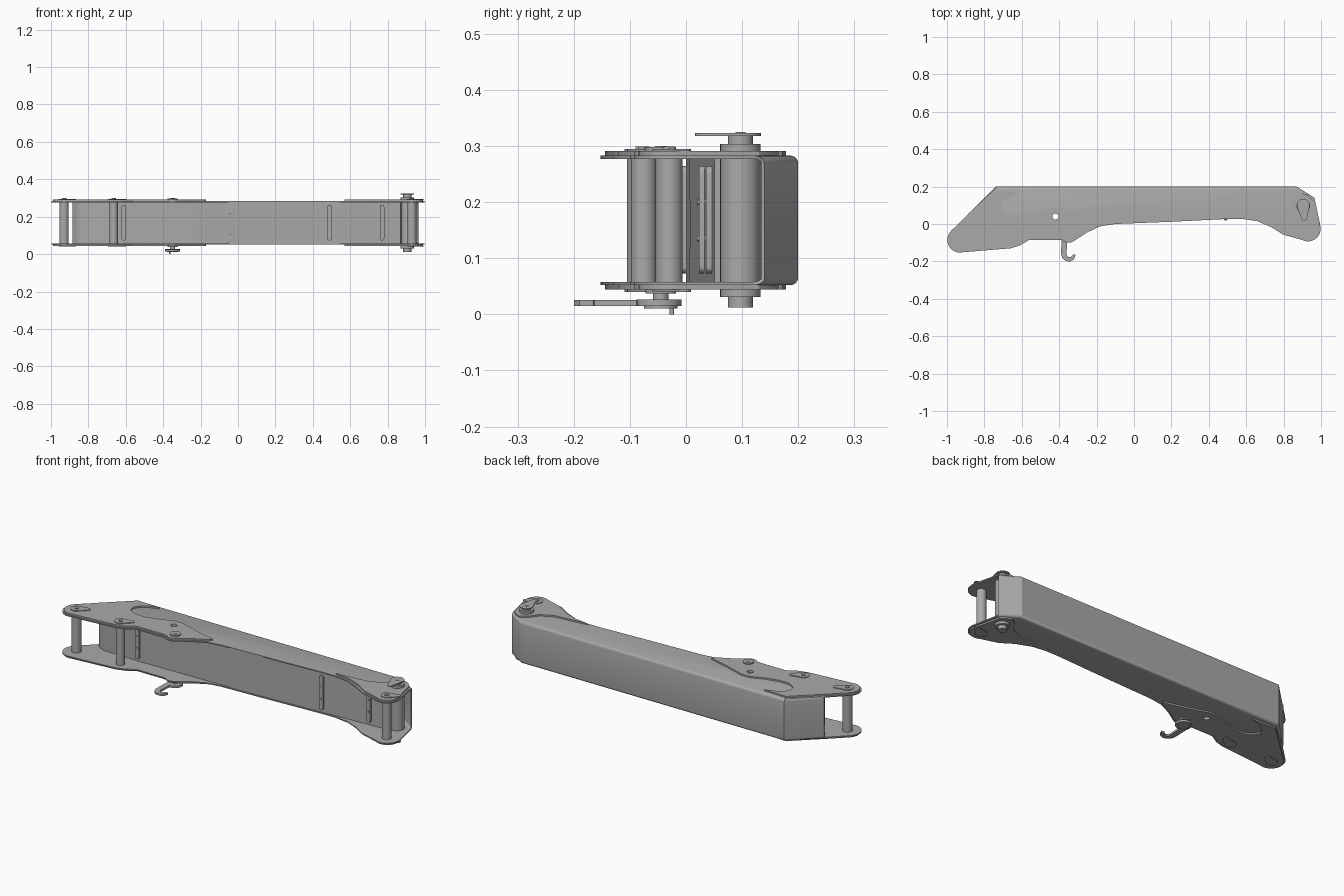
import bpy, bmesh, math
from mathutils import Matrix

cube = bpy.data.objects.get("Cube")
if cube:
    bpy.data.objects.remove(cube)

steel = bpy.data.materials.new("steel_grey")
steel.use_nodes = True
steel.diffuse_color = (0.4, 0.4, 0.4, 1)
steel.node_tree.nodes["Principled BSDF"].inputs["Base Color"].default_value = (0.4, 0.4, 0.4, 1)

LOW, HIGH = 0.052, 0.283   # outer faces of the beam
MID = (LOW + HIGH) / 2


def arc(cx, cy, r, start, end, n=12):
    angles = [math.radians(start + (end - start) * i / n) for i in range(n + 1)]
    return [(cx + r * math.cos(a), cy + r * math.sin(a)) for a in angles]


def finish(name, bm, clean=True):
    if clean:
        bmesh.ops.recalc_face_normals(bm, faces=bm.faces)
    mesh = bpy.data.meshes.new(name)
    bm.to_mesh(mesh)
    bm.free()
    mesh.materials.append(steel)
    obj = bpy.data.objects.new(name, mesh)
    bpy.context.collection.objects.link(obj)
    return obj


def prism(name, pts, z0, z1):
    bm = bmesh.new()
    face = bm.faces.new([bm.verts.new((x, y, z0)) for x, y in pts])
    top = bmesh.ops.extrude_face_region(bm, geom=[face])["geom"]
    bmesh.ops.translate(bm, vec=(0, 0, z1 - z0),
                        verts=[v for v in top if isinstance(v, bmesh.types.BMVert)])
    return finish(name, bm)


def rod(name, x, y, r, z0, z1, sides=32):
    return prism(name, arc(x, y, r, 0, 360 - 360 / sides, sides - 1), z0, z1)


def teardrop(name, a, ra, b, rb, z0, z1):
    """Rounded link with a different radius at each end."""
    d = math.degrees(math.atan2(b[1] - a[1], b[0] - a[0]))
    return prism(name, arc(*a, ra, d + 90, d + 270) + arc(*b, rb, d - 90, d + 90), z0, z1)


def both_sides(z0, z1):
    """Heights for an upper part and its mirrored lower twin."""
    return [("upper", z0, z1), ("lower", 2 * MID - z1, 2 * MID - z0)]


# Folded channel: two side plates joined by the back and the two end flanges
outline = [(0.965, 0.14), (0.87, 0.2), (-0.74, 0.2), (-0.885, 0.055)]
outline += arc(-0.93, -0.085, 0.068, 135, 265)
outline += [(-0.66, -0.13), (-0.61, -0.115), (-0.56, -0.085), (-0.4, -0.085)]
outline += arc(-0.35, -0.05, 0.05, 225, 300, 6)
outline += [(-0.25, -0.045), (-0.18, -0.012), (-0.1, 0), (0.2, 0.012), (0.5, 0.027),
            (0.58, 0.027), (0.66, 0.015), (0.73, -0.015), (0.8, -0.058)]
outline += arc(0.93, -0.025, 0.068, 240, 370)
bm = bmesh.new()
low = [bm.verts.new((x, y, LOW)) for x, y in outline]
high = [bm.verts.new((x, y, HIGH)) for x, y in outline]
bm.faces.new(high)
bm.faces.new(low[::-1])
folds = []
for i in range(3):
    wall = bm.faces.new((low[i], low[i + 1], high[i + 1], high[i]))
    folds += [e for e in wall.edges if len(e.link_faces) == 2
              and e.verts[0].co.z == e.verts[1].co.z]
bmesh.ops.bevel(bm, geom=folds, offset=0.014, segments=4, profile=0.5, affect='EDGES')
channel = finish("beam_channel", bm, clean=False)
solid = channel.modifiers.new("sheet", 'SOLIDIFY')
solid.thickness = 0.006
solid.offset = -1

# Reinforcing plates on the outside of both side plates
fork = [(-0.6, 0.172), (-0.735, 0.178), (-0.885, 0.04)]
fork += arc(-0.93, -0.085, 0.06, 135, 265)
fork += [(-0.665, -0.12), (-0.61, -0.105), (-0.565, -0.075), (-0.4, -0.075)]
fork += arc(-0.35, -0.05, 0.042, 225, 300, 6)
fork += [(-0.25, -0.033), (-0.18, 0.002), (-0.17, 0.02), (-0.3, 0.055), (-0.4, 0.088),
         (-0.45, 0.088), (-0.52, 0.06), (-0.6, 0.04), (-0.66, 0.042), (-0.7, 0.065),
         (-0.71, 0.095), (-0.695, 0.125), (-0.66, 0.152)]
nose = [(0.57, 0.04), (0.66, 0.027), (0.74, -0.005), (0.805, -0.048)]
nose += arc(0.93, -0.025, 0.06, 240, 370)
nose += [(0.955, 0.13), (0.93, 0.155), (0.9, 0.165), (0.865, 0.14), (0.83, 0.09), (0.76, 0.058)]
drilled = [channel]
for side, z0, z1 in both_sides(HIGH, HIGH + 0.008):
    drilled.append(prism(side + "_fork_plate", fork, z0, z1))
    prism(side + "_nose_plate", nose, z0, z1)

# Through hole in the side plates
drill = rod("hole_cutter", -0.42, 0.04, 0.016, -0.1, 0.5)
for obj in drilled:
    cut = obj.modifiers.new("hole", 'BOOLEAN')
    cut.operation = 'DIFFERENCE'
    cut.object = drill
    bpy.context.view_layer.objects.active = obj
    for mod in list(obj.modifiers):
        bpy.ops.object.modifier_apply(modifier=mod.name)
bpy.data.objects.remove(drill)

# Inner front web with an overlapping second sheet
path = [(-0.885, 0.055), (-0.865, 0.025), (-0.83, 0.006), (-0.6, 0), (-0.05, 0.01), (0.87, 0.055)]
prism("front_web", path + [(x + 0.003, y + 0.008) for x, y in path[::-1]],
      LOW + 0.003, HIGH - 0.003)
slope = math.atan2(0.045, 0.92)
seam = [(0, LOW + 0.004), (0.005, 0.1), (0.016, 0.12), (0.016, 0.2), (0, 0.225),
        (-0.005, HIGH - 0.004), (0.92, HIGH - 0.004), (0.92, LOW + 0.004)]
sheet = prism("overlap_sheet", seam, 0, 0.004)
sheet.data.transform(Matrix.Translation((-0.05, 0.01, 0)) @ Matrix.Rotation(slope, 4, 'Z')
                     @ Matrix.Rotation(math.pi / 2, 4, 'X'))

# Raised ribs on the web
for n, (x, y) in enumerate([(-0.61, 0), (0.49, 0.034), (0.77, 0.047)]):
    rib = teardrop(f"web_rib_{n + 1}", (0, 0.085), 0.012, (0, 0.252), 0.012, 0, 0.011)
    rib.data.transform(Matrix.Translation((x, y, 0)) @ Matrix.Rotation(math.pi / 2, 4, 'X'))
    for z in (0.135, 0.2):
        stud = rod("rib_stud", 0, z, 0.005, 0, 0.014, 12)
        stud.data.transform(Matrix.Translation((x, y, 0)) @ Matrix.Rotation(math.pi / 2, 4, 'X'))

# Cross pins with heads and locking tabs
for name, x, y, r in [("tail", -0.93, -0.08, 0.025), ("middle", -0.665, -0.075, 0.023),
                      ("nose", 0.93, -0.03, 0.024)]:
    rod(name + "_pin", x, y, r, LOW - 0.012, HIGH + 0.012)
    for side, z0, z1 in both_sides(HIGH + 0.008, HIGH + 0.012):
        teardrop(f"{name}_{side}_tab", (x, y), 0.03, (x + 0.052, y + 0.026), 0.013, z0, z1)
    rod(name + "_bolt", x, y, 0.012, HIGH + 0.01, HIGH + 0.016, 6)

# Bosses beside the catch
for side, z0, z1 in both_sides(HIGH + 0.008, HIGH + 0.015):
    rod(side + "_catch_boss", -0.35, -0.045, 0.027, z0, z1)
    rod(side + "_catch_bolt", -0.35, -0.045, 0.012, z0 - 0.002, z1 + 0.002, 6)

# Main pivot tube with stepped ends and a top lever
px, py = 0.905, 0.097
rod("pivot_tube", px, py, 0.036, LOW - 0.021, HIGH + 0.021)
rod("pivot_shaft", px, py, 0.022, 0.012, 0.319)
teardrop("pivot_lever", (px, py + 0.002), 0.035, (0.91, 0.031), 0.015, 0.318, 0.323)
rod("lever_bolt", px, py, 0.01, 0.322, 0.325, 6)

# Swinging catch hook under the beam
hook = [(-0.387, -0.06), (-0.39, -0.16), (-0.383, -0.183), (-0.365, -0.198), (-0.342, -0.2),
        (-0.322, -0.19), (-0.311, -0.165), (-0.326, -0.163), (-0.337, -0.175),
        (-0.352, -0.177), (-0.361, -0.165), (-0.356, -0.07)]
prism("catch_hook", hook, 0.0152, 0.0258)
rod("catch_eye", -0.35, -0.048, 0.04, 0.015, 0.026)
rod("catch_post", -0.35, -0.045, 0.014, 0.02, 0.045)
rod("catch_cap", -0.35, -0.045, 0.03, 0.01, 0.016)
rod("catch_stop", -0.365, -0.025, 0.004, 0, 0.012, 12)

# Smooth rounded surfaces while keeping hard edges
bpy.ops.object.select_all(action='DESELECT')
for obj in bpy.context.collection.objects:
    if obj.type == 'MESH' and obj.data.materials and obj.data.materials[0] == steel:
        obj.select_set(True)
        bpy.context.view_layer.objects.active = obj
bpy.ops.object.shade_smooth_by_angle(angle=math.radians(30))
